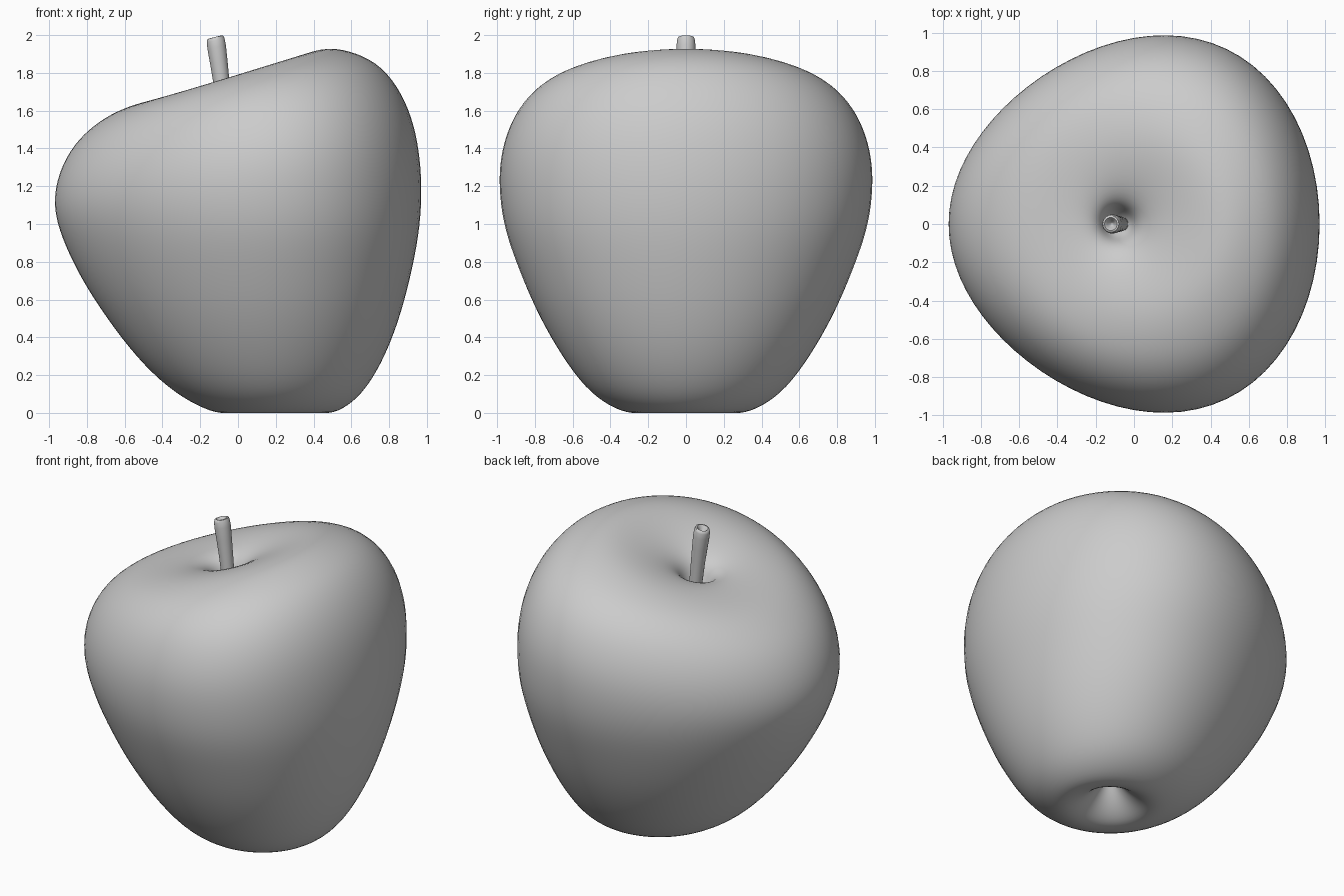
import bpy, bmesh, math

if "Cube" in bpy.data.objects:
    bpy.data.objects.remove(bpy.data.objects["Cube"])

grey = bpy.data.materials.new("plain_grey")
grey.diffuse_color = (0.6, 0.6, 0.6, 1)
grey.use_nodes = True
grey.node_tree.nodes["Principled BSDF"].inputs["Base Color"].default_value = grey.diffuse_color
SEG = 72


def loft(name, loops, angle):
    """Skin closed loops of equal length, welding collapsed end loops."""
    bm = bmesh.new()
    rows = [[bm.verts.new(p) for p in loop] for loop in loops]
    n = len(rows[0])
    for a, b in zip(rows, rows[1:]):
        for i in range(n):
            j = (i + 1) % n
            bm.faces.new((a[i], a[j], b[j], b[i]))
    bmesh.ops.remove_doubles(bm, verts=bm.verts[:], dist=1e-5)
    bmesh.ops.recalc_face_normals(bm, faces=bm.faces[:])
    me = bpy.data.meshes.new(name)
    bm.to_mesh(me)
    bm.free()
    ob = bpy.data.objects.new(name, me)
    bpy.context.collection.objects.link(ob)
    me.materials.append(grey)
    bpy.ops.object.select_all(action='DESELECT')
    ob.select_set(True)
    bpy.context.view_layer.objects.active = ob
    bpy.ops.object.shade_smooth_by_angle(angle=math.radians(angle))
    return ob


def spline(keys, steps, fit=2):
    """Cubic B-spline whose control points are pushed out to meet the keys."""
    n = len(keys)
    ctrl = [list(k) for k in keys]
    for _ in range(fit):
        old = [c[:] for c in ctrl]
        for i in range(1, n - 1):
            for d in range(len(keys[0])):
                at_key = (old[i - 1][d] + 4 * old[i][d] + old[i + 1][d]) / 6
                ctrl[i][d] += keys[i][d] - at_key
    mirror = lambda a, b: [2 * p - q for p, q in zip(a, b)]
    c = [mirror(ctrl[0], ctrl[1])] + ctrl + [mirror(ctrl[-1], ctrl[-2])]
    out = []
    for i in range(n - 1):
        for s in range(steps):
            t = s / steps
            w = ((1 - t) ** 3, 3 * t ** 3 - 6 * t * t + 4,
                 -3 * t ** 3 + 3 * t * t + 3 * t + 1, t ** 3)
            out.append([sum(w[j] * c[i + j][d] for j in range(4)) / 6
                        for d in range(len(keys[0]))])
    out.append(list(keys[-1]))
    return out


# Apple body: tilted rings as left x, left z, right x, right z, half depth, egg factor
rings = [
    (0.19, 0.24, 0.19, 0.24, 0.0, 0),
    (0.14, 0.16, 0.24, 0.16, 0.05, 0),
    (0.08, 0.085, 0.30, 0.085, 0.11, 0),
    (0.00, 0.022, 0.38, 0.022, 0.19, 0),
    (-0.09, 0.00, 0.48, 0.00, 0.285, 0),
    (-0.215, 0.042, 0.58, 0.042, 0.405, 0.02),
    (-0.37, 0.14, 0.68, 0.14, 0.53, 0.05),
    (-0.535, 0.30, 0.78, 0.315, 0.655, 0.08),
    (-0.69, 0.50, 0.862, 0.535, 0.773, 0.11),
    (-0.825, 0.71, 0.922, 0.77, 0.868, 0.14),
    (-0.925, 0.92, 0.96, 0.99, 0.94, 0.16),
    (-0.969, 1.10, 0.970, 1.20, 0.970, 0.17),
    (-0.942, 1.27, 0.955, 1.39, 0.966, 0.17),
    (-0.865, 1.415, 0.915, 1.565, 0.925, 0.16),
    (-0.76, 1.52, 0.84, 1.725, 0.852, 0.14),
    (-0.645, 1.592, 0.73, 1.847, 0.745, 0.11),
    (-0.53, 1.636, 0.59, 1.911, 0.615, 0.08),
    (-0.42, 1.664, 0.44, 1.924, 0.46, 0.04),
    (-0.31, 1.682, 0.26, 1.858, 0.30, 0),
    (-0.22, 1.672, 0.095, 1.762, 0.165, 0),
    (-0.17, 1.625, 0.018, 1.675, 0.097, 0),
    (-0.14, 1.56, -0.02, 1.58, 0.06, 0),
    (-0.08, 1.51, -0.08, 1.51, 0.0, 0),
]
loops = []
for xl, zl, xr, zr, w, k in spline(rings, 4):
    loop = []
    for i in range(SEG):
        c = math.cos(2 * math.pi * i / SEG)
        s = math.sin(2 * math.pi * i / SEG)
        loop.append(((xl + xr) / 2 + (xr - xl) / 2 * c,
                     w * s * (1 + k * c),
                     max(0, (zl + zr) / 2 + (zr - zl) / 2 * c)))
    loops.append(loop)
loft("apple_body", loops, 60)

# Stem: leaning lathe with a slightly hollow tip (radius, height along axis)
profile = [(0, 0), (0.036, 0), (0.04, 0.12), (0.043, 0.24), (0.047, 0.34), (0.05, 0.42),
           (0.048, 0.455), (0.043, 0.47), (0.034, 0.472), (0.02, 0.455), (0.009, 0.43), (0, 0.425)]
stem = []
for r, h in profile:
    lean = 0.10 + 0.15 * h / 0.48
    cx = -0.063 - 0.09 * h - 0.07 * h * h
    stem.append([(cx + r * math.cos(a) * math.cos(lean), r * math.sin(a),
                  1.518 + h + r * math.cos(a) * math.sin(lean))
                 for a in (2 * math.pi * i / 32 for i in range(32))])
loft("stem", stem, 60)
